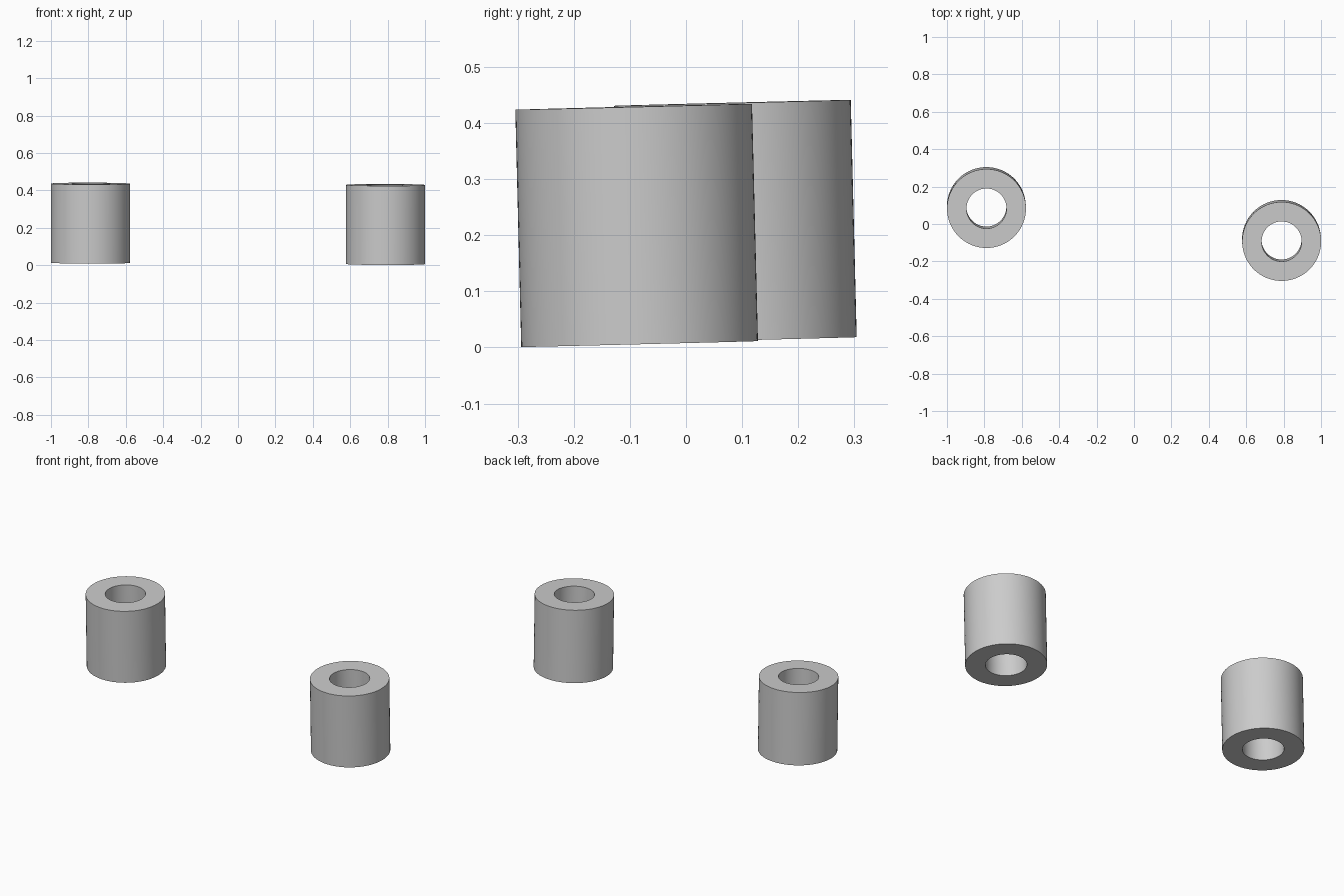
import bpy, bmesh, math

if "Cube" in bpy.data.objects:
    bpy.data.objects.remove(bpy.data.objects["Cube"])

OUTER, INNER, LENGTH, SIDES = 0.211, 0.107, 0.423, 96
TILT = 0.025


def tube(name, location):
    """Hollow cylinder spun from a rectangular wall section."""
    bm = bmesh.new()
    h = LENGTH / 2
    section = [(INNER, -h), (OUTER, -h), (OUTER, h), (INNER, h)]
    verts = [bm.verts.new((r, 0, z)) for r, z in section]
    edges = [bm.edges.new((verts[i], verts[(i + 1) % 4])) for i in range(4)]
    bmesh.ops.spin(bm, geom=verts + edges, cent=(0, 0, 0), axis=(0, 0, 1),
                   angle=math.tau, steps=SIDES)
    bmesh.ops.remove_doubles(bm, verts=bm.verts, dist=1e-4)
    bmesh.ops.recalc_face_normals(bm, faces=bm.faces)
    mesh = bpy.data.meshes.new(name)
    bm.to_mesh(mesh)
    bm.free()
    obj = bpy.data.objects.new(name, mesh)
    bpy.context.collection.objects.link(obj)
    obj.location = location
    obj.rotation_euler = (TILT, 0.002, 0)
    bpy.ops.object.select_all(action='DESELECT')
    obj.select_set(True)
    bpy.context.view_layer.objects.active = obj
    bpy.ops.object.shade_smooth_by_angle(angle=math.radians(30))
    return obj


# Two matching sleeves, slightly tilted towards the front
tube("left_sleeve", (-0.789, 0.088, 0.2245))
tube("right_sleeve", (0.789, -0.088, 0.2175))
